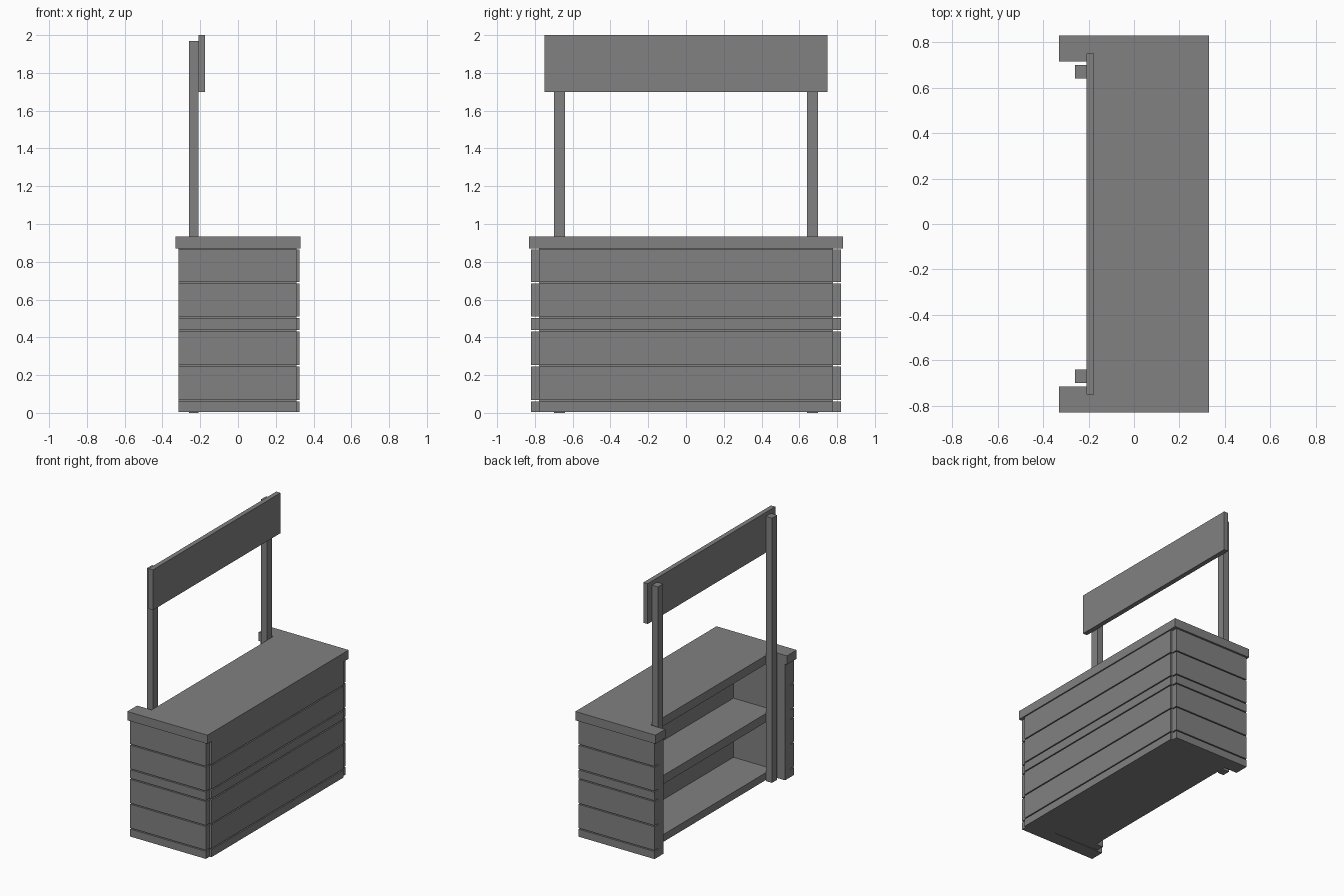
import bpy
import bmesh

old = bpy.data.objects.get("Cube")
if old:
    bpy.data.objects.remove(old, do_unlink=True)

# One plain grey for the whole stand
GREY = (0.22, 0.22, 0.22, 1.0)
grey = bpy.data.materials.new("plain grey")
grey.use_nodes = True
grey.diffuse_color = GREY
grey.node_tree.nodes["Principled BSDF"].inputs["Base Color"].default_value = GREY


def prism(name, outline, z0, z1):
    """Extrude a counter-clockwise floor outline from z0 up to z1."""
    bm = bmesh.new()
    base = bm.faces.new([bm.verts.new((x, y, z0)) for x, y in outline])
    top = bmesh.ops.extrude_face_region(bm, geom=[base], use_keep_orig=True)
    for v in top["geom"]:
        if isinstance(v, bmesh.types.BMVert):
            v.co.z = z1
    bmesh.ops.recalc_face_normals(bm, faces=bm.faces)
    mesh = bpy.data.meshes.new(name)
    bm.to_mesh(mesh)
    bm.free()
    mesh.materials.append(grey)
    obj = bpy.data.objects.new(name, mesh)
    bpy.context.collection.objects.link(obj)
    return obj


def box(name, x, y, z):
    (x0, x1), (y0, y1) = x, y
    return prism(name, [(x0, y0), (x1, y0), (x1, y1), (x0, y1)], *z)


def pair(name, x, y, z):
    """A box and its mirror image across y = 0."""
    box("left_" + name, x, y, z)
    box("right_" + name, x, (-y[1], -y[0]), z)


# Counter top with a notch along the serving side
BACK, NOTCH, END, INNER = -0.33, -0.21, 0.83, 0.715
prism("counter_top", [
    (BACK, -END), (-BACK, -END), (-BACK, END), (BACK, END),
    (BACK, INNER), (NOTCH, INNER), (NOTCH, -INNER), (BACK, -INNER)], 0.87, 0.935)

# Inner carcass: end walls, thick front panel and two shelves
pair("end_wall", (-0.315, 0.31), (INNER, 0.777), (0.005, 0.87))
box("front_panel", (0.11, 0.31), (-INNER, INNER), (0.005, 0.87))
for name, z in (("lower_shelf", (0.008, 0.063)), ("upper_shelf", (0.438, 0.503))):
    box(name, (NOTCH, 0.11), (-INNER, INNER), z)

# Cladding planks with narrow gaps between them
GAP = 0.004
seams = [0.001, 0.065, 0.25, 0.435, 0.506, 0.69, 0.87]
for i, (low, high) in enumerate(zip(seams, seams[1:]), 1):
    z = (low + GAP, high - GAP)
    box(f"front_plank_{i}", (0.31, 0.325), (-0.775, 0.775), z)
    pair(f"end_plank_{i}", (-0.315, 0.31), (0.777, 0.82), z)

# Tall posts and the sign board they carry
pair("post", (-0.26, NOTCH), (0.64, 0.70), (0.0, 1.97))
box("sign_board", (NOTCH, -0.175), (-0.75, 0.75), (1.70, 2.0))
